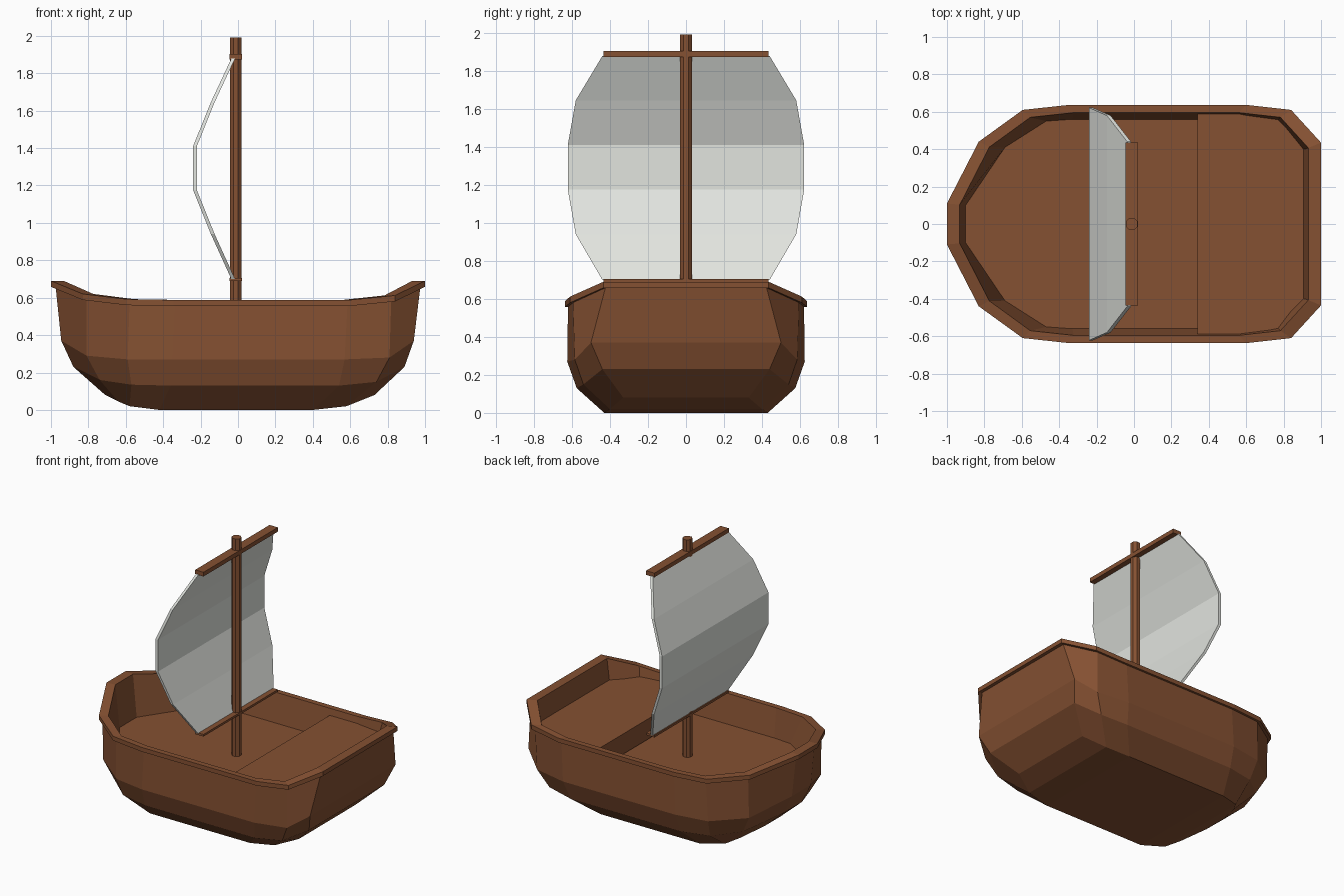
import bpy, bmesh, math

if "Cube" in bpy.data.objects:
    bpy.data.objects.remove(bpy.data.objects["Cube"])


def material(name, rgb):
    m = bpy.data.materials.new(name)
    m.diffuse_color = (*rgb, 1)
    m.use_nodes = True
    m.node_tree.nodes["Principled BSDF"].inputs["Base Color"].default_value = m.diffuse_color
    return m


wood = material("brown_wood", (0.235, 0.082, 0.032))
cloth = material("pale_cloth", (0.76, 0.78, 0.74))


def loft(name, rings, mat):
    """Skin a stack of mirrored rings and close both ends with strips."""
    bm = bmesh.new()
    rows = [[bm.verts.new(p) for p in r] for r in rings]
    n = len(rows[0])
    for a, b in zip(rows, rows[1:]):
        for i in range(n):
            j = (i + 1) % n
            bm.faces.new((a[i], a[j], b[j], b[i]))
    for r in (rows[0], rows[-1]):
        for i in range(n // 2 - 1):
            bm.faces.new((r[i], r[i + 1], r[n - 2 - i], r[n - 1 - i]))
    bmesh.ops.recalc_face_normals(bm, faces=bm.faces)
    me = bpy.data.meshes.new(name)
    bm.to_mesh(me)
    bm.free()
    me.materials.append(mat)
    ob = bpy.data.objects.new(name, me)
    bpy.context.collection.objects.link(ob)
    return ob


def mirrored(half):
    return half + [(x, -y, z) for x, y, z in reversed(half)]


def box(name, x0, x1, w, z0, z1, mat):
    return loft(name, [mirrored([(x0, w, z), (x1, w, z)]) for z in (z0, z1)], mat)


# Hull: half outlines from bow to stern, keel level upwards
keel = [(-.71, .09, .08), (-.64, .28, .045), (-.58, .37, .02), (-.42, .43, 0),
        (.40, .43, 0), (.58, .40, .02), (.73, .33, .08)]
bilge = [(-.88, .10, .23), (-.74, .39, .16), (-.57, .53, .135), (-.36, .575, .13),
         (.54, .575, .13), (.74, .54, .15), (.89, .44, .23)]
waist = [(-.945, .11, .37), (-.81, .42, .29), (-.59, .585, .27), (-.35, .625, .27),
         (.57, .625, .27), (.81, .585, .28), (.94, .50, .37)]
rim = [(-1, .11, .69), (-.83, .44, .62), (-.595, .61, .592), (-.345, .637, .588),
       (.60, .637, .588), (.84, .61, .612), (1, .435, .69)]
rim_low = [(x, y, z - .032) for x, y, z in rim]
hull_top = [(x * .975, y * .975, z) for x, y, z in rim_low]
rim_in = [(x * .932, y * .935, z) for x, y, z in rim]
floor = [(-.90, .10, .38), (-.69, .41, .38), (-.47, .55, .38), (-.33, .56, .38),
         (.59, .56, .38), (.74, .53, .38), (.88, .39, .38)]
loft("hull", [mirrored(r) for r in
              (keel, bilge, waist, hull_top, rim_low, rim, rim_in, floor)], wood)

# Raised stern deck
deck = [(.34, .592), (.60, .592), (.785, .567), (.93, .405)]
loft("stern_deck", [mirrored([(x, y, z) for x, y in deck]) for z in (.39, .54)], wood)

# Mast: eight-sided post
MX = -.012
half = [(MX + .034 * math.cos(a), .034 * math.sin(a))
        for a in (math.pi * (k + .5) / 4 for k in range(4))]
loft("mast", [mirrored([(x, y, z) for x, y in half]) for z in (.37, 1.99)], wood)

# Upper yard and lower boom
box("upper_yard", MX - .034, MX + .034, .435, 1.873, 1.904, wood)
box("lower_boom", MX - .034, MX + .034, .435, .688, .704, wood)

# Sail: billowing towards the bow
profile = [(-.036, .44, .70), (-.145, .58, .94), (-.24, .622, 1.175),
           (-.24, .622, 1.41), (-.145, .58, 1.645), (-.036, .44, 1.878)]
loft("sail", [mirrored([(x, w, z), (x + .02, w, z)]) for x, w, z in profile], cloth)
